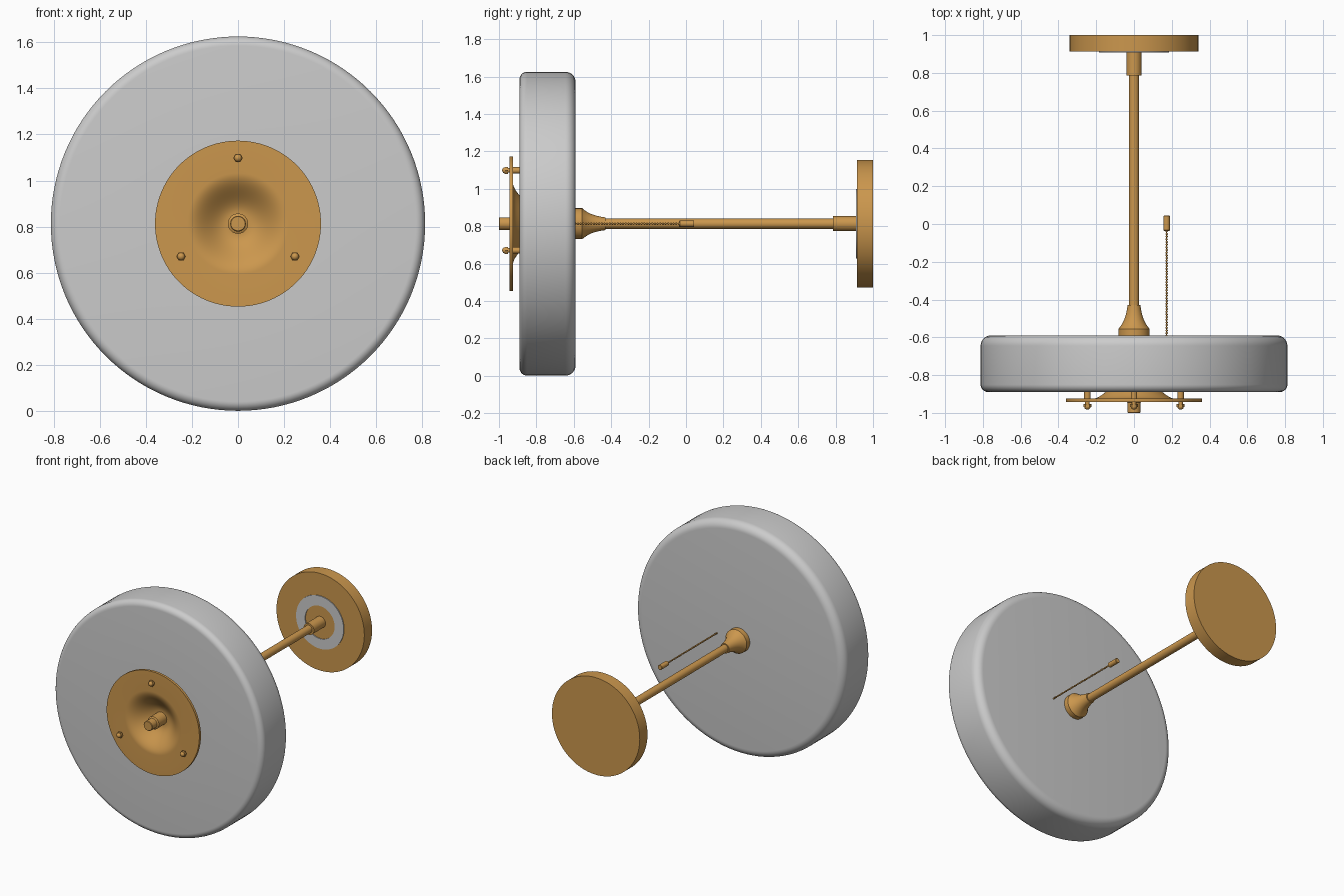
import bpy, bmesh, math
from mathutils import Matrix, Vector

if "Cube" in bpy.data.objects:
    bpy.data.objects.remove(bpy.data.objects["Cube"])

CZ = 0.813  # height of the main axis, which runs along y

gold = bpy.data.materials.new("aged_brass")
gold.diffuse_color = (0.60, 0.31, 0.075, 1)
gold.use_nodes = True
gold.node_tree.nodes["Principled BSDF"].inputs["Base Color"].default_value = gold.diffuse_color


def finish(name, bm, mat, angle=35):
    bmesh.ops.remove_doubles(bm, verts=bm.verts, dist=1e-5)
    bmesh.ops.recalc_face_normals(bm, faces=bm.faces)
    me = bpy.data.meshes.new(name)
    bm.to_mesh(me)
    bm.free()
    ob = bpy.data.objects.new(name, me)
    bpy.context.collection.objects.link(ob)
    if mat:
        me.materials.append(mat)
    bpy.ops.object.select_all(action='DESELECT')
    ob.select_set(True)
    bpy.context.view_layer.objects.active = ob
    bpy.ops.object.shade_smooth_by_angle(angle=math.radians(angle))
    return ob


def lathe(name, profile, mat=gold, seg=48, x=0.0, z=CZ, angle=35):
    """Turn a profile of (radius, y) points around an axis along y."""
    bm = bmesh.new()
    rings = []
    for r, y in profile:
        rings.append([bm.verts.new((x + r * math.cos(2 * math.pi * i / seg), y,
                                    z + r * math.sin(2 * math.pi * i / seg)))
                      for i in range(seg)])
    for a, b in zip(rings, rings[1:]):
        for i in range(seg):
            j = (i + 1) % seg
            bm.faces.new((a[i], a[j], b[j], b[i]))
    return finish(name, bm, mat, angle)


def rod(name, r, y0, y1, **kw):
    return lathe(name, [(0, y0), (r, y0), (r, y1), (0, y1)], **kw)


def arc(r, y, rad, a0, a1, n=8):
    return [(r + rad * math.cos(math.radians(a0 + (a1 - a0) * i / n)),
             y + rad * math.sin(math.radians(a0 + (a1 - a0) * i / n))) for i in range(n + 1)]


# Drum shade: hollow shell with a round opening at the front
shade = ([(0.19, -0.89)] + arc(0.772, -0.85, 0.04, -90, 0) + arc(0.757, -0.645, 0.055, 0, 90)
         + [(0, -0.59), (0, -0.61)] + arc(0.757, -0.645, 0.035, 90, 0)
         + arc(0.772, -0.85, 0.02, 0, -90) + [(0.19, -0.87), (0.19, -0.89)])
lathe("drum_shade", shade, mat=None, seg=128)

# Front plate with a smooth dished centre
front, back = [(0.36, -0.943)], []
for i in range(21):
    t = i / 20
    r = 0.22 - 0.175 * t
    y = -0.943 + 0.09 * (0.5 - 0.5 * math.cos(math.pi * t))
    front.append((r, y))
    back.append((r + 0.006 * math.sin(math.pi * t), y + 0.018))
front += [(0, -0.853), (0, -0.835)]
lathe("front_plate", front + back[::-1] + [(0.36, -0.925), (0.36, -0.943)], seg=96)

# Finial and its collar in the dish
lathe("finial", [(0, -1.0), (0.031, -1.0), (0.034, -0.997), (0.034, -0.945),
                 (0.044, -0.94), (0.044, -0.84), (0, -0.84)], seg=32)

# Three standoffs with hexagonal cap nuts
for k in range(3):
    a = math.radians(90 + 120 * k)
    px, pz = 0.285 * math.cos(a), CZ + 0.285 * math.sin(a)
    rod(f"standoff_{k + 1}", 0.017, -0.926, -0.885, seg=20, x=px, z=pz)
    rod(f"nut_stem_{k + 1}", 0.012, -0.958, -0.94, seg=16, x=px, z=pz)
    rod(f"hex_nut_{k + 1}", 0.021, -0.968, -0.953, seg=6, x=px, z=pz)
    lathe(f"nut_dome_{k + 1}", [(0.017, -0.966)] + arc(0, -0.966, 0.017, 0, -90, 6),
          seg=16, x=px, z=pz)

# Flared neck behind the shade, stem and collar
neck = [(0, -0.592), (0.083, -0.592), (0.083, -0.555), (0.074, -0.545), (0.062, -0.527),
        (0.051, -0.505), (0.043, -0.48), (0.037, -0.453), (0.034, -0.43), (0, -0.43)]
lathe("flared_neck", neck, angle=40)
rod("stem", 0.027, -0.45, 0.80, seg=32)
rod("stem_collar", 0.04, 0.785, 0.915, seg=32)

# Mounting canopy with a pale washer on its face
rod("canopy", 0.341, 0.914, 1.0, seg=96)
lathe("canopy_washer", [(0.115, 0.908), (0.185, 0.908), (0.185, 0.918),
                        (0.115, 0.918), (0.115, 0.908)], mat=None, seg=64)

# Beaded pull chain
bm = bmesh.new()
for i in range(40):
    bmesh.ops.create_icosphere(bm, subdivisions=2, radius=0.0062,
                               matrix=Matrix.Translation(Vector((0.173, -0.592 + 0.0142 * i, CZ))))
finish("pull_chain_beads", bm, gold, 60)
rod("pull_chain_core", 0.0025, -0.6, -0.03, seg=8, x=0.173)
lathe("pull_handle", [(0, -0.037), (0.014, -0.037), (0.017, -0.033), (0.017, 0.042),
                      (0.015, 0.044), (0, 0.044)], seg=24, x=0.173)
